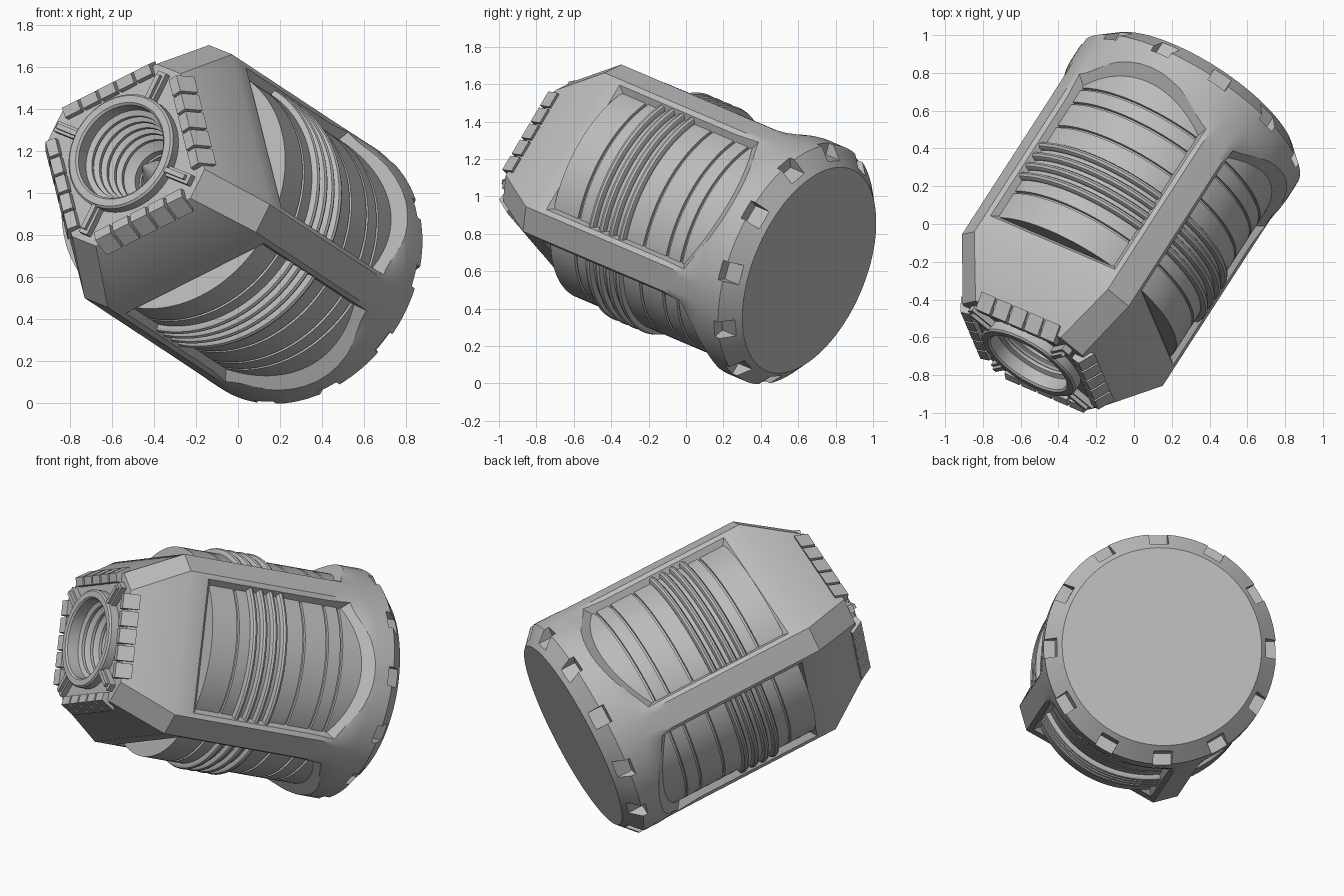
import bpy, bmesh
from math import sin, cos, pi, tau
from mathutils import Vector, Matrix

cube = bpy.data.objects.get("Cube")
if cube:
    bpy.data.objects.remove(cube, do_unlink=True)

# One grey for everything
grey = bpy.data.materials.new("grey_metal")
grey.use_nodes = True
grey.diffuse_color = (0.5, 0.5, 0.5, 1)
grey.node_tree.nodes["Principled BSDF"].inputs["Base Color"].default_value = (0.5, 0.5, 0.5, 1)

# Tilted frame: local z runs from the nozzle to the rear disc
axis = Vector((0.511, 0.791, -0.337)).normalized()
corner = Vector((0.439, 0.097, 0.893))
corner = (corner - axis * corner.dot(axis)).normalized()
u = (corner + axis.cross(corner)).normalized()
v = axis.cross(u)
FRAME = Matrix((u, v, axis)).transposed().to_4x4()
FRAME.translation = (-0.543, -0.709, 1.188)


def finish(name, bm):
    bmesh.ops.recalc_face_normals(bm, faces=bm.faces)
    mesh = bpy.data.meshes.new(name)
    bm.to_mesh(mesh)
    bm.free()
    mesh.materials.append(grey)
    ob = bpy.data.objects.new(name, mesh)
    bpy.context.collection.objects.link(ob)
    ob.matrix_world = FRAME
    return ob


def loft(bm, rings, closed=False):
    """Skin equal-length rings of points; cap the ends or join them."""
    loops = [[bm.verts.new(p) for p in ring] for ring in rings]
    pairs = list(zip(loops, loops[1:]))
    if closed:
        pairs.append((loops[-1], loops[0]))
    else:
        bm.faces.new(loops[0])
        bm.faces.new(loops[-1])
    n = len(loops[0])
    for a, b in pairs:
        for i in range(n):
            j = (i + 1) % n
            bm.faces.new((a[i], a[j], b[j], b[i]))


def circle(r, t, n=96):
    return [(r * cos(tau * i / n), r * sin(tau * i / n), t) for i in range(n)]


def revolve(name, profile, closed=False, n=96):
    bm = bmesh.new()
    loft(bm, [circle(r, t, n) for r, t in profile], closed)
    return finish(name, bm)


def box(bm, x0, x1, y0, y1, z0, z1, turn):
    rot = Matrix.Rotation(turn, 3, 'Z')
    loft(bm, [[rot @ Vector(p) for p in ((x0, y0, z), (x1, y0, z), (x1, y1, z), (x0, y1, z))]
              for z in (z0, z1)])


def cut(target, cutter):
    mod = target.modifiers.new("cut", 'BOOLEAN')
    mod.operation = 'DIFFERENCE'
    mod.solver = 'EXACT'
    mod.object = cutter
    cutter.hide_render = True
    bpy.context.view_layer.objects.active = target
    bpy.ops.object.modifier_apply(modifier=mod.name)
    bpy.data.objects.remove(cutter, do_unlink=True)


def section(side, corner_r, t, blend=0.0, radius=0.68):
    """Square with chamfered corners, blended towards a circle."""
    k = corner_r * 2 ** 0.5 - side
    points = []
    for q in range(4):
        rot = Matrix.Rotation(q * pi / 2, 3, 'Z')
        ends = [Vector((side, -k, 0)), Vector((side, k, 0)), Vector((k, side, 0))]
        for a, b, steps in ((ends[0], ends[1], 16), (ends[1], ends[2], 6)):
            for i in range(steps):
                p = rot @ a.lerp(b, i / steps)
                p = p.lerp(p.normalized() * radius, blend)
                points.append((p.x, p.y, t))
    return points


# Housing: tapered nose, square middle, round flared rear
bm = bmesh.new()
rings = [section(0.38, 0.46, 0.02), section(0.53, 0.675, 0.32)]
for i in range(9):
    s = i / 8
    rings.append(section(0.53, 0.675, 1.2 + 0.32 * s, s * s * (3 - 2 * s)))
rings += [section(0.53, 0.675, 1.64, 1), section(0.53, 0.675, 1.73, 1, 0.585)]
loft(bm, rings)
housing = finish("housing", bm)

# Sloping-walled window on each side
bm = bmesh.new()
for q in range(4):
    rot = Matrix.Rotation(q * pi / 2, 3, 'Z')
    rings = []
    for h in (0.38, 0.8):
        w, t0, t1 = h - 0.135, 0.97 - h, 0.84 + h
        rings.append([rot @ Vector(p) for p in ((h, -w, t0), (h, w, t0), (h, w, t1), (h, -w, t1))])
    loft(bm, rings)
cut(housing, finish("window_cutter", bm))

# Notches around the rear bevel
bm = bmesh.new()
for i in range(12):
    box(bm, 0.612, 0.8, -0.055, 0.055, 1.61, 1.705, tau * i / 12)
cut(housing, finish("notch_cutter", bm))

# Stepped bore in the nose
bore = [(0.235, -0.1)]
for i in range(5):
    r, t = 0.235 - 0.012 * i, 0.04 + 0.05 * i
    bore += [(r, t), (r - 0.025, t + 0.012), (r - 0.025, t + 0.03), (r - 0.005, t + 0.04)]
bore += [(0.16, 0.3), (0.13, 0.32), (0.13, 0.42)]
cut(housing, revolve("bore_cutter", bore))

# Inner drum with fine grooves
profile = [(0.01, 0.46), (0.62, 0.46)]
for t in (0.63, 1.07, 1.225, 1.32):
    profile += [(0.62, t - 0.008), (0.605, t - 0.006), (0.605, t + 0.006), (0.62, t + 0.008)]
profile += [(0.62, 1.5), (0.01, 1.5)]
drum = revolve("drum", profile, n=128)

# Raised ribs around the drum
for i in range(4):
    t = 0.73 + 0.067 * i
    rib = [(0.622 + 0.03 * cos(tau * k / 10), t + 0.022 * sin(tau * k / 10)) for k in range(10)]
    revolve("drum_rib_%d" % (i + 1), rib, True, 128)

# Nozzle collar and the spike in the bore
revolve("nozzle_collar", [(0.235, -0.03), (0.245, -0.04), (0.28, -0.04), (0.29, -0.03),
                          (0.29, 0.05), (0.235, 0.05)], True)
revolve("nozzle_spike", [(0.002, 0.17), (0.07, 0.29), (0.07, 0.33), (0.045, 0.34), (0.045, 0.43)], n=32)
for i in range(2):
    r, t = 0.14 - 0.035 * i, 0.36 + 0.03 * i
    revolve("bore_ring_%d" % (i + 1), [(r, t), (r - 0.02, t), (r - 0.02, t + 0.03), (r, t + 0.03)], True, 48)

# Struts from the collar to the nose corners
bm = bmesh.new()
for q in range(4):
    turn = pi / 4 + q * pi / 2
    box(bm, 0.275, 0.43, -0.026, 0.026, -0.015, 0.06, turn)
    box(bm, 0.285, 0.41, -0.012, 0.012, -0.035, 0.06, turn)
finish("nose_struts", bm)

# Rows of tiles wrapped over the nose edges
bm = bmesh.new()
for q in range(4):
    rot = Matrix.Rotation(q * pi / 2, 3, 'Z')
    for i in range(5):
        y = (i - 2) * 0.102
        outline = ((0.325, -0.01), (0.375, -0.02), (0.425, 0.065), (0.325, 0.065))
        loft(bm, [[rot @ Vector((x, y + e, t)) for x, t in outline] for e in (-0.044, 0.044)])
finish("nose_tiles", bm)

# Smooth shading with sharp edges kept
bpy.ops.object.select_all(action='DESELECT')
for ob in bpy.context.collection.objects:
    if ob.type == 'MESH':
        ob.select_set(True)
        bpy.context.view_layer.objects.active = ob
bpy.ops.object.shade_smooth_by_angle(angle=0.5)
